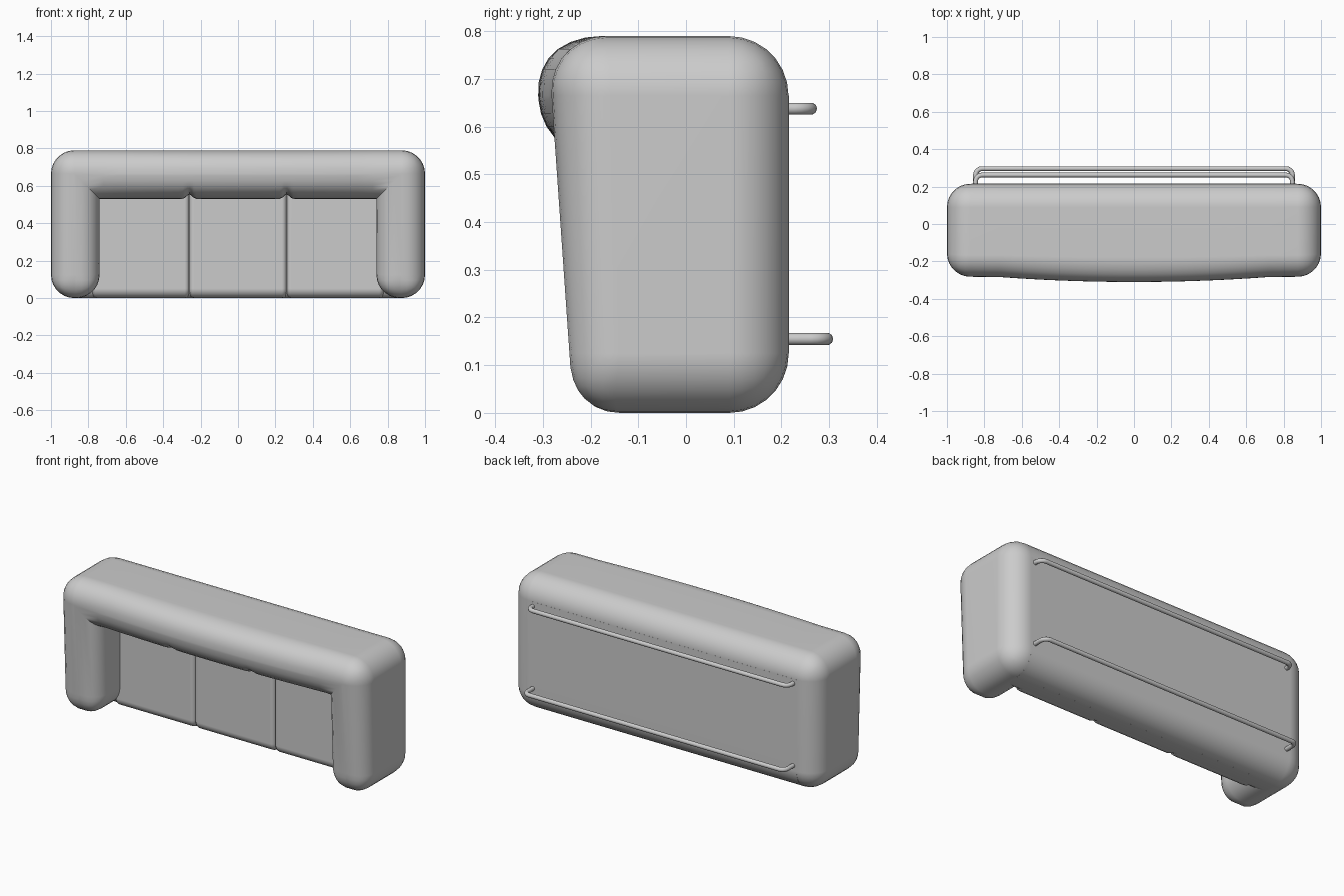
import bpy
import bmesh
import math
from mathutils import Vector

cube = bpy.data.objects.get("Cube")
if cube:
    bpy.data.objects.remove(cube, do_unlink=True)

grey = bpy.data.materials.new("soft grey")
grey.use_nodes = True
COLOUR = (0.6, 0.6, 0.6, 1)
grey.diffuse_color = COLOUR
grey.node_tree.nodes["Principled BSDF"].inputs["Base Color"].default_value = COLOUR

HEIGHT, BACK = 0.79, 0.215
INNER_X, INNER_Z = 0.74, 0.53      # opening between the arms
ARM_X = 0.87                       # centre line of each arm
SEAM = 0.26                        # cushion seam position
CUSHION_Y = -0.04                  # front of the cushions
ROUND = 0.125


def finish(bm, name, angle=40):
    bmesh.ops.recalc_face_normals(bm, faces=bm.faces)
    mesh = bpy.data.meshes.new(name)
    bm.to_mesh(mesh)
    bm.free()
    obj = bpy.data.objects.new(name, mesh)
    bpy.context.collection.objects.link(obj)
    mesh.materials.append(grey)
    bpy.ops.object.select_all(action='DESELECT')
    bpy.context.view_layer.objects.active = obj
    obj.select_set(True)
    bpy.ops.object.shade_smooth_by_angle(angle=math.radians(angle))
    normals = obj.modifiers.new("even_shading", 'WEIGHTED_NORMAL')
    normals.keep_sharp = True


def bevel(bm, edges, radius, segments):
    bmesh.ops.bevel(bm, geom=edges, offset=radius, segments=segments,
                    profile=0.5, affect='EDGES', clamp_overlap=False)


def box(bm, low, high):
    verts = bmesh.ops.create_cube(bm, size=1)["verts"]
    for v in verts:
        v.co = Vector([h if c > 0 else l for c, l, h in zip(v.co, low, high)])


def edge_at(edge, **limits):
    """True when both ends of the edge lie on all the given coordinates."""
    return all(abs(getattr(v.co, axis) - value) < 1e-4
               for v in edge.verts for axis, value in limits.items())


# Padded surround: two arms joined by the top bolster
bm = bmesh.new()
half = [(1, HEIGHT), (1, 0), (INNER_X, 0), (INNER_X, INNER_Z)]
outline = half + [(-x, z) for x, z in reversed(half)]
front = [bm.verts.new((x, -0.232 - 0.075 * z, z)) for x, z in outline]
back = [bm.verts.new((x, BACK, z)) for x, z in outline]
bm.faces.new(front)
bm.faces.new(back)
for i in range(len(outline)):
    j = (i + 1) % len(outline)
    bm.faces.new((front[i], front[j], back[j], back[i]))
bmesh.ops.recalc_face_normals(bm, faces=bm.faces)


def is_padded(edge):
    inner = [abs(v.co.x) < INNER_X + 0.01 for v in edge.verts]
    behind = [v.co.y > 0 for v in edge.verts]
    if all(inner) and all(behind):
        return False
    return not edge_at(edge, z=INNER_Z) or not any(behind)


bevel(bm, [e for e in bm.edges if is_padded(e)], ROUND, 7)

# Slice the bolster, then bulge it forward and tuck it in at the seams
cuts = [i * 0.08 for i in range(-9, 10)]
cuts += [s * SEAM + d * 0.012 for s in (-1, 1) for d in (-3, -2, -1, 0, 1, 2, 3)]
for x in cuts:
    bmesh.ops.bisect_plane(bm, geom=bm.verts[:] + bm.edges[:] + bm.faces[:],
                           plane_co=(x, 0, 0), plane_no=(1, 0, 0))
for v in bm.verts:
    across, z = abs(v.co.x), v.co.z
    if across < INNER_X and z > INNER_Z - 0.01:
        forward = min(1, max(0, (-0.1 - v.co.y) / 0.15))
        v.co.y -= 0.028 * forward * (1 - (across / INNER_X) ** 2)
        if z < 0.6:
            tuck = math.exp(-((across - SEAM) / 0.02) ** 2)
            v.co.z += 0.025 * tuck * (0.6 - z) / 0.07
    elif v.co.y < -0.05 and z < 0.66:
        # Arms grow fuller at the sides and the toe towards the bottom
        v.co.y -= 0.03 * abs(across - ARM_X) / 0.13 * (1 - z / 0.66)
        v.co.y -= 0.03 * max(0, 1 - z / ROUND) ** 1.5
finish(bm, "padded_surround")

# Back panel, rounded along its lower edges
bm = bmesh.new()
box(bm, (-ARM_X, CUSHION_Y + 0.018, 0), (ARM_X, BACK + 0.0005, 0.665))
bevel(bm, [e for e in bm.edges if edge_at(e, y=BACK + 0.0005, z=0)], ROUND, 7)
bevel(bm, [e for e in bm.edges if edge_at(e, y=CUSHION_Y + 0.018, z=0)], 0.05, 4)
finish(bm, "back_panel")

# Three back cushions with soft seams
edges_x = [-0.78, -SEAM, SEAM, 0.78]
for name, left, right in zip(("right", "middle", "left"), edges_x, edges_x[1:]):
    bm = bmesh.new()
    box(bm, (left, CUSHION_Y, 0.001), (right, 0.1, 0.6))
    bevel(bm, [e for e in bm.edges if edge_at(e, y=CUSHION_Y, z=0.001)], 0.05, 5)
    sides = [e for e in bm.edges if all(v.co.y < 0.05 for v in e.verts)
             and (edge_at(e, x=left) or edge_at(e, x=right))
             and not edge_at(e, z=0.6)]
    bevel(bm, sides, 0.025, 4)
    finish(bm, name + "_back_cushion")


# Rear rails with rounded bends
def rail(name, y, z):
    bend, end = 0.035, 0.847
    side = [(end, BACK - 0.02)]
    for i in range(6):
        a = math.radians(18 * i)
        side.append((end - bend + bend * math.cos(a), y - bend + bend * math.sin(a)))
    path = side + [(-px, py) for px, py in reversed(side)]
    curve = bpy.data.curves.new(name, 'CURVE')
    curve.dimensions = '3D'
    curve.bevel_depth = 0.0128
    curve.bevel_resolution = 3
    curve.use_fill_caps = True
    spline = curve.splines.new('POLY')
    spline.points.add(len(path) - 1)
    for point, (px, py) in zip(spline.points, path):
        point.co = (px, py, z, 1)
    spline.use_smooth = True
    curve.materials.append(grey)
    bpy.context.collection.objects.link(bpy.data.objects.new(name, curve))


rail("upper_rear_rail", 0.262, 0.638)
rail("lower_rear_rail", 0.296, 0.155)
